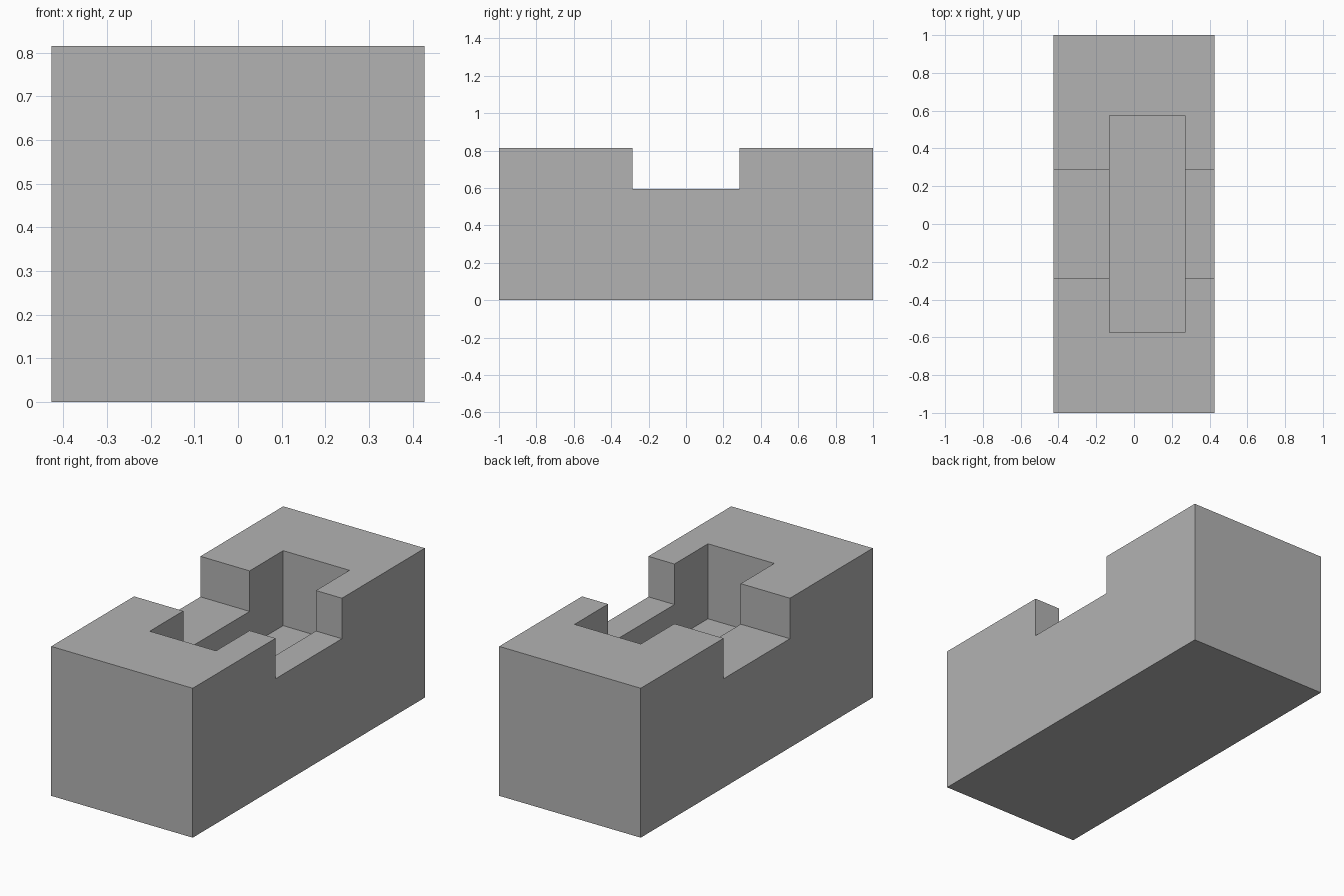
import bpy

default_cube = bpy.data.objects.get("Cube")
if default_cube:
    bpy.data.objects.remove(default_cube, do_unlink=True)

HALF_WIDTH, HEIGHT = 0.427, 0.815
NOTCH_Y, NOTCH_Z = 0.286, 0.594
POCKET_Y, POCKET_Z = 0.575, 0.406

grey = bpy.data.materials.new("plain grey")
grey.use_nodes = True
colour = (0.45, 0.45, 0.45, 1)
grey.diffuse_color = colour
grey.node_tree.nodes["Principled BSDF"].inputs["Base Color"].default_value = colour


def box(name, low, high):
    """Box spanning two opposite corners."""
    size = [b - a for a, b in zip(low, high)]
    centre = [(a + b) / 2 for a, b in zip(low, high)]
    bpy.ops.mesh.primitive_cube_add(size=1, location=centre)
    obj = bpy.context.object
    obj.name = name
    obj.scale = size
    bpy.ops.object.transform_apply(location=True, rotation=False, scale=True)
    obj.data.materials.append(grey)
    return obj


# Solid body
body = box("block_body", (-HALF_WIDTH, -1, 0), (HALF_WIDTH, 1, HEIGHT))

# Cutters: a slot across the full width and a deeper offset pocket
cutters = [
    box("cross_slot_cutter", (-0.6, -NOTCH_Y, NOTCH_Z), (0.6, NOTCH_Y, 1)),
    box("pocket_cutter", (-0.13, -POCKET_Y, POCKET_Z), (0.27, POCKET_Y, 1.1)),
]
for cutter in cutters:
    cut = body.modifiers.new(cutter.name, 'BOOLEAN')
    cut.operation = 'DIFFERENCE'
    cut.solver = 'EXACT'
    cut.object = cutter
    bpy.context.view_layer.objects.active = body
    bpy.ops.object.modifier_apply(modifier=cut.name)
    bpy.data.objects.remove(cutter, do_unlink=True)
